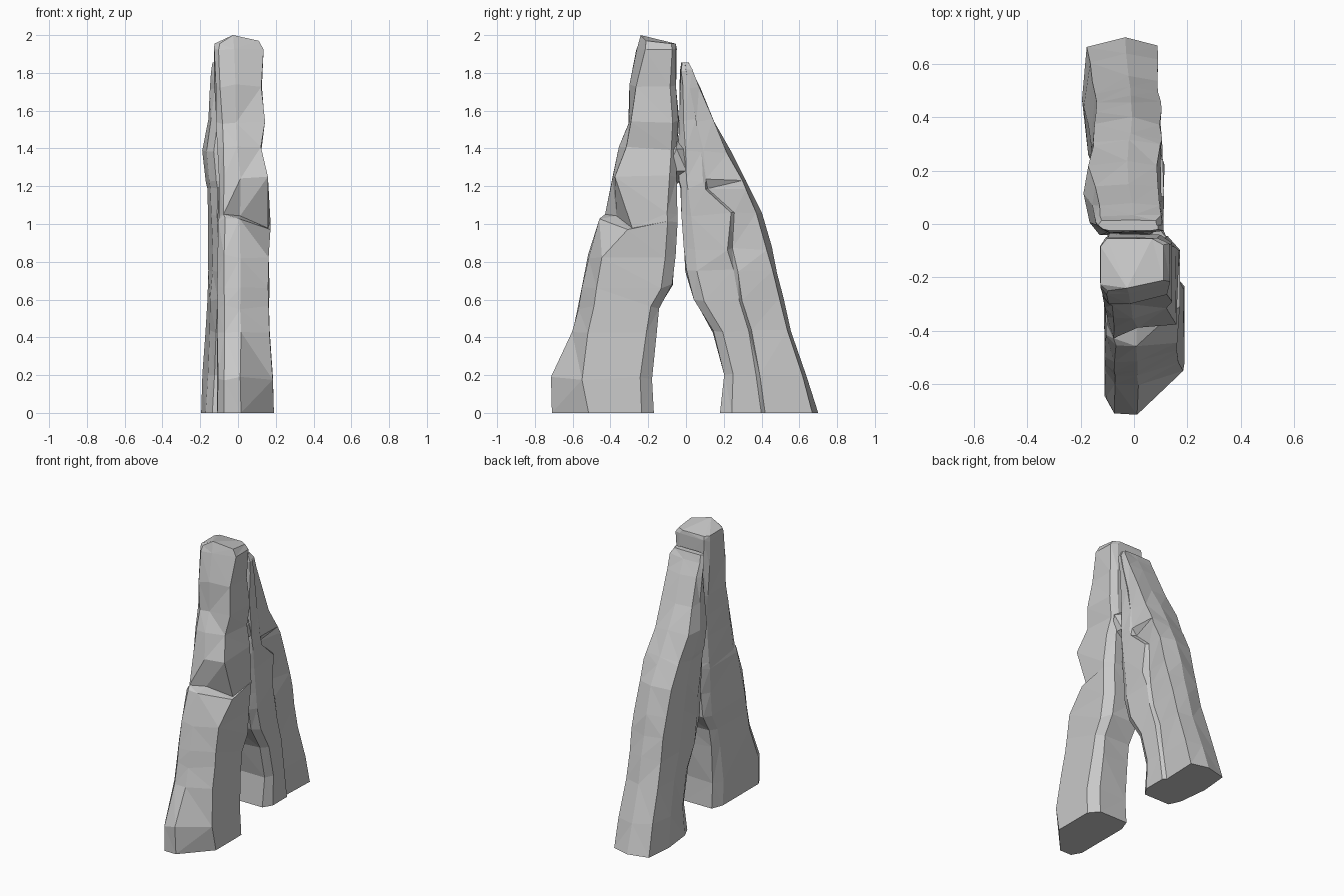
import bpy
import bmesh
import random
from mathutils import Vector

cube = bpy.data.objects.get("Cube")
if cube:
    bpy.data.objects.remove(cube, do_unlink=True)

random.seed(4)

# One plain stone colour
stone = bpy.data.materials.new("pale_grey_stone")
stone.use_nodes = True
colour = (0.58, 0.58, 0.58, 1)
stone.diffuse_color = colour
stone.node_tree.nodes["Principled BSDF"].inputs["Base Color"].default_value = colour


def finish(bm, name):
    """Triangulate into flat facets and add the object to the scene."""
    bmesh.ops.recalc_face_normals(bm, faces=bm.faces)
    bmesh.ops.triangulate(bm, faces=bm.faces, quad_method='SHORT_EDGE')
    mesh = bpy.data.meshes.new(name)
    bm.to_mesh(mesh)
    bm.free()
    mesh.materials.append(stone)
    obj = bpy.data.objects.new(name, mesh)
    bpy.context.collection.objects.link(obj)
    return obj


def jitter(amount):
    return random.uniform(-amount, amount)


def loft(name, rings, outline, rough):
    """Skin a slab through rings of (z, y min, y max, x min, x max, extra)."""
    bm = bmesh.new()
    loops = []
    for i, (z, y0, y1, x0, x1, extra) in enumerate(rings):
        r = 0 if i in (0, len(rings) - 1) else rough
        loops.append([bm.verts.new((x0 + (x1 - x0) * u + jitter(r) / 2,
                                    y0 + (y1 - y0) * v + jitter(r) / 2,
                                    z - drop + jitter(r)))
                      for u, v, drop in outline(*extra)])
    for low, high in zip(loops, loops[1:]):
        for j in range(len(low)):
            k = (j + 1) % len(low)
            bm.faces.new((low[j], low[k], high[k], high[j]))
    bm.faces.new(loops[0][::-1])
    bm.faces.new(loops[-1])
    return finish(bm, name)


# Front slab: corner cut-back, ledge recess, corner drop and cap slope
def front_outline(cut, recess=0, drop=0, slope=0):
    return [(0, .12, slope), (.12, 0, slope), (.42, recess, 0),
            (1, cut, drop), (1, .88, slope), (.82, 1, slope),
            (.1, 1, slope), (0, .85, slope)]


front_rings = [
    (0, -.71, -.17, -.11, .19, (.36,)),
    (.18, -.71, -.18, -.11, .18, (.30,)),
    (.43, -.60, -.16, -.105, .17, (.18,)),
    (.56, -.575, -.14, -.105, .165, (.19,)),
    (.67, -.55, -.07, -.105, .165, (.17,)),
    (.83, -.515, -.06, -.105, .165, (.16,)),
    (1.02, -.46, -.05, -.105, .17, (.36, 0, .05)),
    (1.05, -.43, -.05, -.105, .165, (.37, .15, .06)),
    (1.25, -.39, -.05, -.10, .16, (.03,)),
    (1.40, -.35, -.045, -.105, .125, (.12,)),
    (1.54, -.305, -.04, -.115, .14, (.03,)),
    (1.73, -.295, -.05, -.12, .125, (.12,)),
    (1.92, -.265, -.05, -.13, .13, (.25,)),
    (2.0, -.25, -.055, -.125, .11, (.2, .05, .03, .045)),
]
loft("front_slab", front_rings, front_outline, .012)


# Back slab: groove position and depth on its left side
def back_outline(pos, depth):
    return [(u, v, 0) for u, v in (
        (.2, 0), (.87, 0), (1, .12), (1, pos), (1 - depth, pos + .04),
        (.96, .94), (.55, 1), (.06, .93), (0, .55), (.08, .15))]


back_rings = [
    (0, .18, .70, -.195, .10, (.42, .07)),
    (.2, .2, .64, -.185, .10, (.40, .07)),
    (.43, .14, .56, -.17, .10, (.45, .08)),
    (.6, .04, .52, -.165, .105, (.50, .08)),
    (.75, 0, .485, -.16, .11, (.52, .08)),
    (.87, -.01, .455, -.155, .11, (.50, .12)),
    (1.05, -.02, .40, -.16, .11, (.62, .08)),
    (1.19, -.03, .335, -.165, .115, (.36, .15)),
    (1.23, -.035, .315, -.17, .11, (.36, .02)),
    (1.38, -.04, .235, -.185, .10, (.45, .02)),
    (1.55, -.035, .15, -.16, .10, (.45, .02)),
    (1.72, -.03, .08, -.145, .11, (.45, .02)),
    (1.81, -.03, .035, -.14, .11, (.45, .02)),
    (1.855, -.025, .015, -.135, .09, (.45, .02)),
]
loft("back_slab", back_rings, back_outline, .01)

# Wedged stone where the two slabs touch
bm = bmesh.new()
bmesh.ops.create_icosphere(bm, subdivisions=1, radius=1)
for v in bm.verts:
    v.co = Vector((v.co.x * .125 + .01, v.co.y * .1 - .05, v.co.z * .13 + 1.34))
finish(bm, "wedged_stone")
